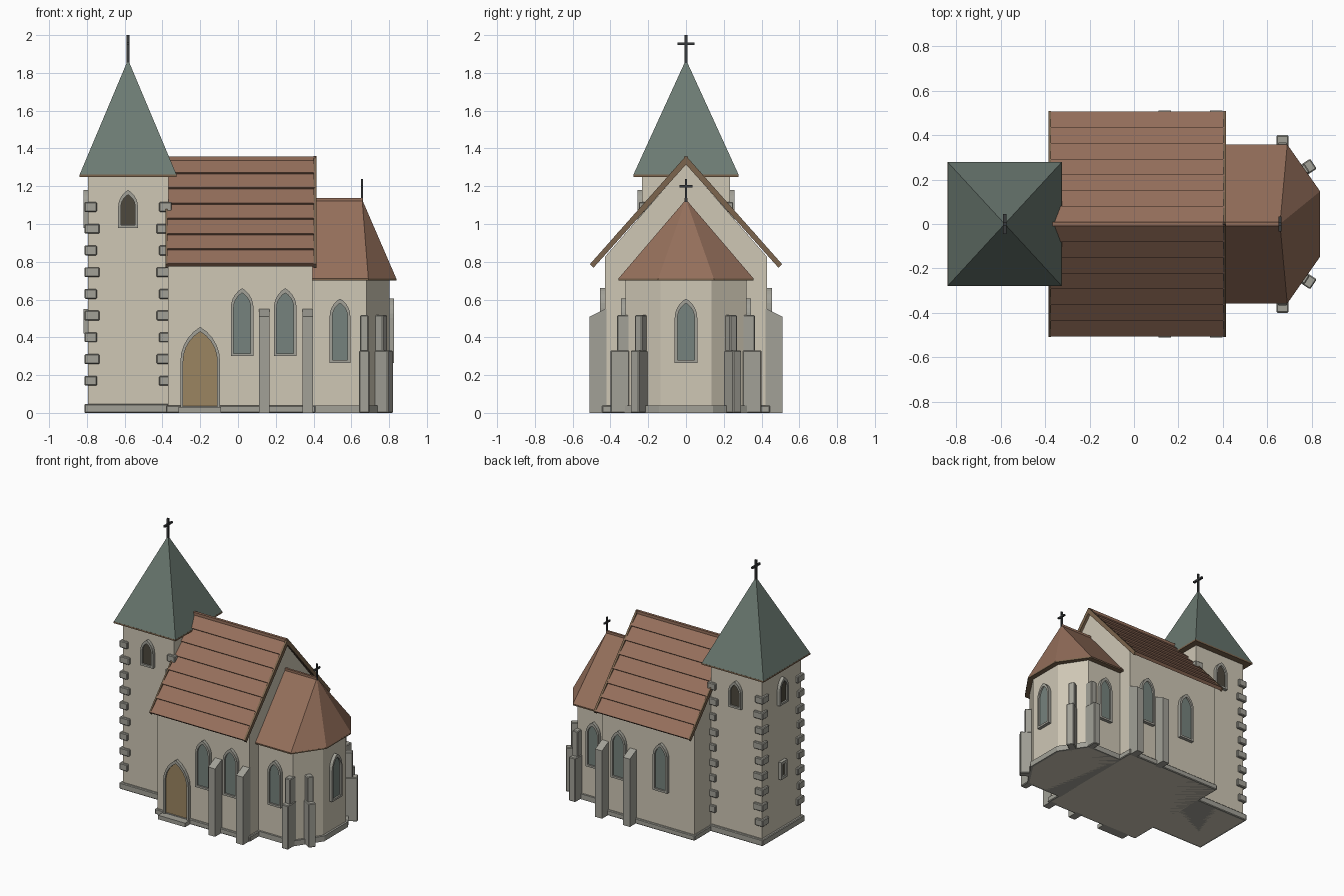
import bpy, bmesh
from math import sin, cos, pi, radians, degrees, atan2
from mathutils import Matrix, Vector

if "Cube" in bpy.data.objects:
    bpy.data.objects.remove(bpy.data.objects["Cube"])


def mat(name, r, g, b):
    m = bpy.data.materials.new(name)
    m.diffuse_color = (r, g, b, 1)
    m.use_nodes = True
    m.node_tree.nodes["Principled BSDF"].inputs["Base Color"].default_value = m.diffuse_color
    return m


PLASTER = mat("plaster", .62, .57, .46)
STONE = mat("stone", .36, .355, .31)
TILE = mat("tile", .30, .16, .105)
COPPER = mat("copper", .15, .197, .17)
WOOD = mat("wood", .20, .13, .075)
DOOR = mat("door_wood", .33, .235, .12)
GLASS = mat("glass", .18, .225, .205)
DARK = mat("dark", .075, .066, .047)
IRON = mat("iron", .04, .043, .045)


def finish(name, bm, m, mtx=None, bevel=0):
    if mtx:
        bm.transform(mtx)
    bmesh.ops.recalc_face_normals(bm, faces=bm.faces)
    if bevel:
        bmesh.ops.bevel(bm, geom=bm.edges[:], offset=bevel, segments=1, affect='EDGES')
    me = bpy.data.meshes.new(name)
    bm.to_mesh(me)
    bm.free()
    me.materials.append(m)
    ob = bpy.data.objects.new(name, me)
    bpy.context.collection.objects.link(ob)
    return ob


def prism(name, pts, a, b, axis, m, mtx=None, bevel=0):
    """Extrude a 2D outline from a to b along an axis."""
    put = {'x': lambda p, t: (t, p[0], p[1]),
           'y': lambda p, t: (p[0], t, p[1]),
           'z': lambda p, t: (p[0], p[1], t)}[axis]
    bm = bmesh.new()
    lo = [bm.verts.new(put(p, a)) for p in pts]
    hi = [bm.verts.new(put(p, b)) for p in pts]
    n = len(pts)
    bm.faces.new(lo)
    bm.faces.new(hi)
    for i in range(n):
        j = (i + 1) % n
        bm.faces.new((lo[i], lo[j], hi[j], hi[i]))
    return finish(name, bm, m, mtx, bevel)


def box(name, x0, x1, y0, y1, z0, z1, m, mtx=None, bevel=0):
    return prism(name, [(x0, y0), (x1, y0), (x1, y1), (x0, y1)], z0, z1, 'z', m, mtx, bevel)


def hull(name, pts, m):
    bm = bmesh.new()
    for p in pts:
        bm.verts.new(p)
    bmesh.ops.convex_hull(bm, input=bm.verts[:])
    return finish(name, bm, m)


def place(x, y, z, deg):
    return Matrix.Translation((x, y, z)) @ Matrix.Rotation(radians(deg), 4, 'Z')


def arch(w, h, base=0, n=5):
    """Pointed equilateral arch outline standing on z = base."""
    s = h - .866 * w
    right = [(-w / 2 + w * cos(t), s + w * sin(t)) for t in [i * pi / 3 / n for i in range(n + 1)]]
    return [(-w / 2, base), (w / 2, base)] + right[:-1] + [(0, h)] + [(-x, z) for x, z in right[-2::-1]]


def opening(name, x, y, z, deg, outer, inner, fill):
    """Projecting frame ring with a recessed panel; outward is local -y."""
    mtx = place(x, y, z, deg)
    bm = bmesh.new()
    rings = [[bm.verts.new((p[0], d, p[1])) for p in o]
             for o, d in ((outer, .01), (outer, -.024), (inner, -.024), (inner, .01))]
    n = len(outer)
    for k in range(4):
        r, q = rings[k], rings[(k + 1) % 4]
        for i in range(n):
            j = (i + 1) % n
            bm.faces.new((r[i], r[j], q[j], q[i]))
    finish(name + "_frame", bm, STONE, mtx)
    prism(name + "_panel", inner, -.012, .01, 'y', fill, mtx)


def window(name, x, y, z, deg, w, h, fill=GLASS, sill=.015):
    opening(name, x, y, z, deg, arch(w, h), arch(w - .03, h - .025, sill), fill)


def cross(name, x, z0, z1, za, arm, t):
    box(name + "_post", x - t, x + t, -t, t, z0, z1, IRON)
    box(name + "_arm", x - t, x + t, -arm, arm, za - t, za + t, IRON)


# Tower walls, plinth and corner stones
TX, HX, HY = -.582, .213, .232
box("tower_walls", TX - HX, TX + HX, -HY, HY, 0, 1.255, PLASTER)
box("tower_plinth", TX - HX - .018, TX + HX, -HY - .018, HY + .018, 0, .048, STONE, bevel=.005)
for i in range(9):
    z = .17 + .115 * i
    lx, ly = (.048, .062) if i % 2 == 0 else (.062, .048)
    for sx in (-1, 1):
        for sy in (-1, 1):
            xs = sorted((TX + sx * (HX + .018), TX + sx * (HX - lx)))
            ys = sorted((sy * (HY + .018), sy * (HY - ly)))
            box("tower_quoin", *xs, *ys, z - .026, z + .026, STONE, bevel=.005)

# Tower spire
box("spire_eaves", TX - .257, TX + .257, -.279, .279, 1.25, 1.262, WOOD)
hull("spire", [(TX + a * .257, b * .279, 1.26) for a in (-1, 1) for b in (-1, 1)] + [(TX, 0, 1.87)], COPPER)
cross("spire_cross", TX, 1.84, 2.0, 1.955, .046, .007)

# Tower windows
for nm, x, y, deg in (("front", TX, -HY, 0), ("back", TX, HY, 180), ("west", TX - HX, 0, -90)):
    window("tower_window_" + nm, x, y, .98, deg, .105, .2, DARK)
rect = lambda w, z0, z1: [(-w / 2, z0), (w / 2, z0), (w / 2, z1), (-w / 2, z1)]
opening("tower_slit", TX - HX, 0, .42, -90, rect(.075, 0, .13), rect(.035, .02, .11), DARK)

# Nave walls with gables
NX0, NX1, NY = -.37, .395, .43
prism("nave_walls", [(-NY, 0), (NY, 0), (NY, .825), (0, 1.318), (-NY, .825)], NX0, NX1, 'x', PLASTER)
box("nave_plinth", NX0 - .012, NX1 + .015, -NY - .014, NY + .014, 0, .04, STONE, bevel=.005)

# Nave roof: stepped tile courses on each slope, with verge boards
R0, R1 = Vector((0, 1.345)), Vector((.498, .782))
d = (R1 - R0) / 7
nrm = Vector((-d.y, d.x)).normalized()
course = []
for i in range(7):
    course += [R0 + d * i, R0 + d * (i + 1) + nrm * .012]
course.append(R1 - nrm * .012)
for s in (-1, 1):
    prof = [(s * p.x, p.y) for p in course] + [(0, 1.322)]
    prism("nave_roof_tiles", prof, -.376, .408, 'x', TILE)
    verge = [(0, 1.361), (s * .508, .788), (s * .49, .768), (0, 1.315)]
    prism("verge_board", verge, NX1 + .005, .415, 'x', WOOD)
    prism("verge_board", verge, -.384, NX0 - .003, 'x', WOOD)
box("nave_ridge", -.378, .41, -.01, .01, 1.335, 1.357, TILE)

# Nave windows and buttresses
for x in (.022, .25):
    window("nave_window_front", x, -NY, .3, 0, .12, .36)
for x in (-.1, .25):
    window("nave_window_back", x, NY, .3, 180, .12, .36)
slope = [(.01, 0), (-.08, 0), (-.08, .51), (0, .55), (.01, .55)]
for x in (.138, .37):
    for s in (-1, 1):
        prism("nave_buttress", slope, -.028, .028, 'x', STONE, place(x, s * NY, 0, 90 + s * 90))

# Door and step
window("door", -.2, -NY, .03, 0, .21, .425, DOOR, 0)
box("door_step", -.315, -.09, -.5, -NY, 0, .03, STONE)


# Chancel with a three-sided end
def apse(x0, x1, y1, x2, y2):
    return [(x0, -y1), (x1, -y1), (x2, -y2), (x2, y2), (x1, y1), (x0, y1)]


prism("chancel_walls", apse(.39, .68, .32, .802, .135), 0, .712, 'z', PLASTER)
prism("chancel_plinth", apse(.39, .688, .334, .817, .142), 0, .04, 'z', STONE)
eaves = apse(.39, .69, .358, .838, .147)
prism("chancel_eaves", eaves, .702, .712, 'z', WOOD)
hull("chancel_roof", [(x, y, .711) for x, y in eaves] + [(.39, 0, 1.13), (.657, 0, 1.13)], TILE)
box("chancel_ridge", .39, .66, -.008, .008, 1.115, 1.137, TILE)
cross("chancel_cross", .657, 1.11, 1.238, 1.2, .034, .006)

# Chancel windows
window("chancel_window_front", .54, -.32, .265, 0, .11, .34)
window("chancel_window_back", .54, .32, .265, 180, .11, .34)
window("chancel_window_east", .802, 0, .265, 90, .12, .34)

# Chancel buttresses: two bevelled stages, at the side and mid-facet
turn = degrees(atan2(.122, .185))
for s in (-1, 1):
    for nm, x, y, deg in (("side", .668, s * .32, 90 + s * 90), ("corner", .741, s * .2275, 90 + s * turn)):
        at = place(x, y, 0, deg)
        box(nm + "_buttress_lower", -.027, .027, -.08, .02, 0, .33, STONE, at, .005)
        box(nm + "_buttress_upper", -.023, .023, -.046, .02, .325, .517, STONE, at, .005)
